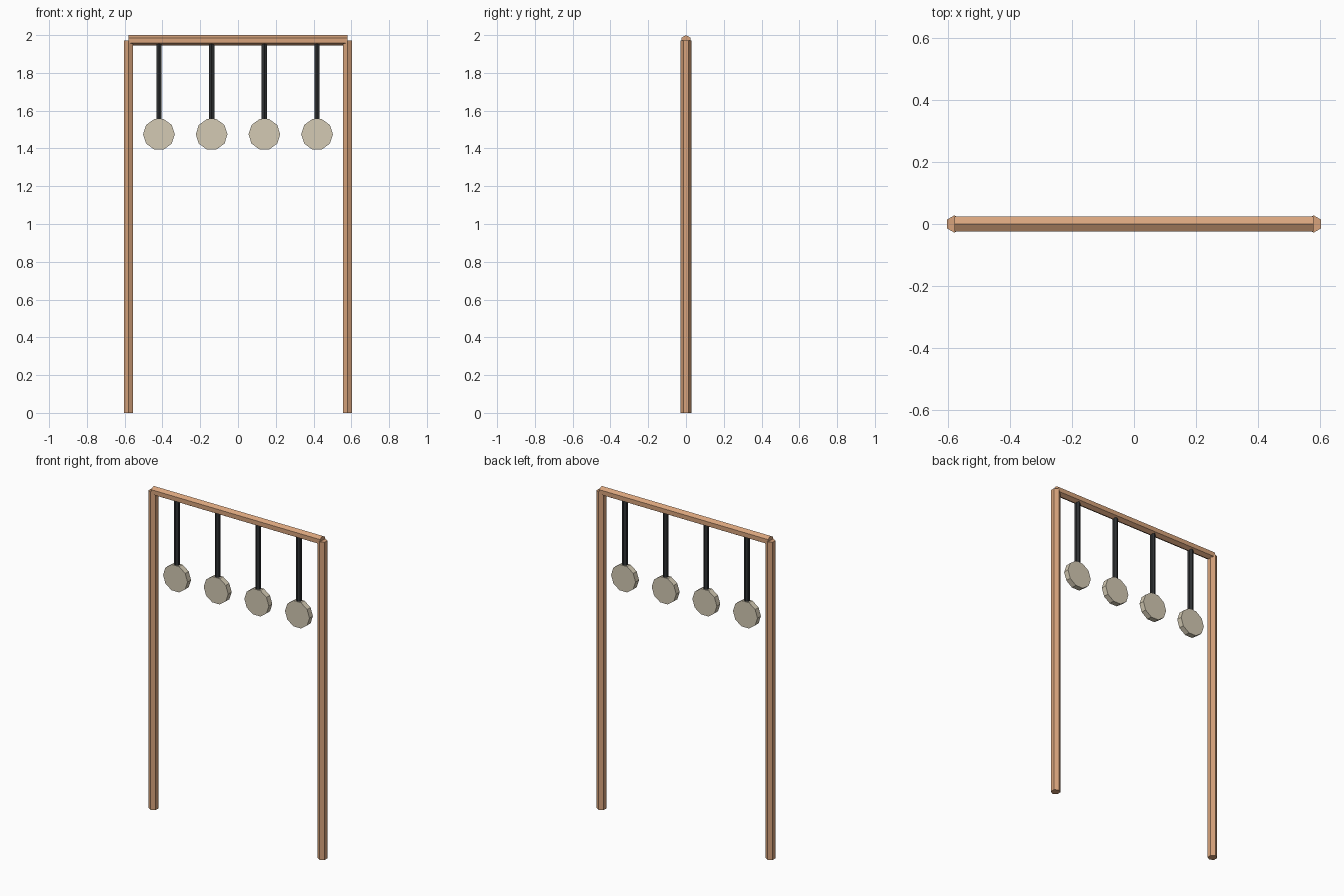
import bpy, math
from mathutils import Matrix

if "Cube" in bpy.data.objects:
    bpy.data.objects.remove(bpy.data.objects["Cube"])


def material(name, rgb):
    lin = [((c / 255 + 0.055) / 1.055) ** 2.4 for c in rgb]
    m = bpy.data.materials.new(name)
    m.diffuse_color = (*lin, 1)
    m.use_nodes = True
    m.node_tree.nodes["Principled BSDF"].inputs["Base Color"].default_value = m.diffuse_color
    return m


wood = material("warm wood", (216, 164, 124))
black = material("charcoal", (48, 50, 52))
bone = material("pale stone", (212, 202, 180))


def prism(name, sides, radius, length, centre, mat, axis="Z", turn=0.0):
    """Flat-shaded prism along an axis; turn spins it about its own length."""
    bpy.ops.mesh.primitive_cylinder_add(vertices=sides, radius=radius, depth=length)
    ob = bpy.context.object
    ob.name = name
    rot = {"X": Matrix.Rotation(math.pi / 2, 4, "Y"),
           "Y": Matrix.Rotation(math.pi / 2, 4, "X"),
           "Z": Matrix.Identity(4)}[axis]
    ob.data.transform(rot @ Matrix.Rotation(turn, 4, "Z"))
    ob.location = centre
    ob.data.materials.append(mat)
    return ob


R = 0.028
BEAM_Z = 2 - R

# Frame: two hexagonal posts and a crossbar with its ridge on top
for side, x in (("left", -0.58), ("right", 0.58)):
    prism(side + "_post", 6, R, BEAM_Z, (x, 0, BEAM_Z / 2), wood)
prism("crossbar", 6, R, 1.16, (0, 0, BEAM_Z), wood, "X", math.pi / 2)

# Four hanging straps, each carrying a ten-sided disc
for i in range(4):
    x = (i - 1.5) * 0.279
    prism(f"strap_{i + 1}", 6, 0.0165, BEAM_Z - 1.55, (x, 0, (BEAM_Z + 1.55) / 2), black)
    prism(f"disc_{i + 1}", 10, 0.084, 0.034, (x, 0, 1.475), bone, "Y", math.pi / 2)
